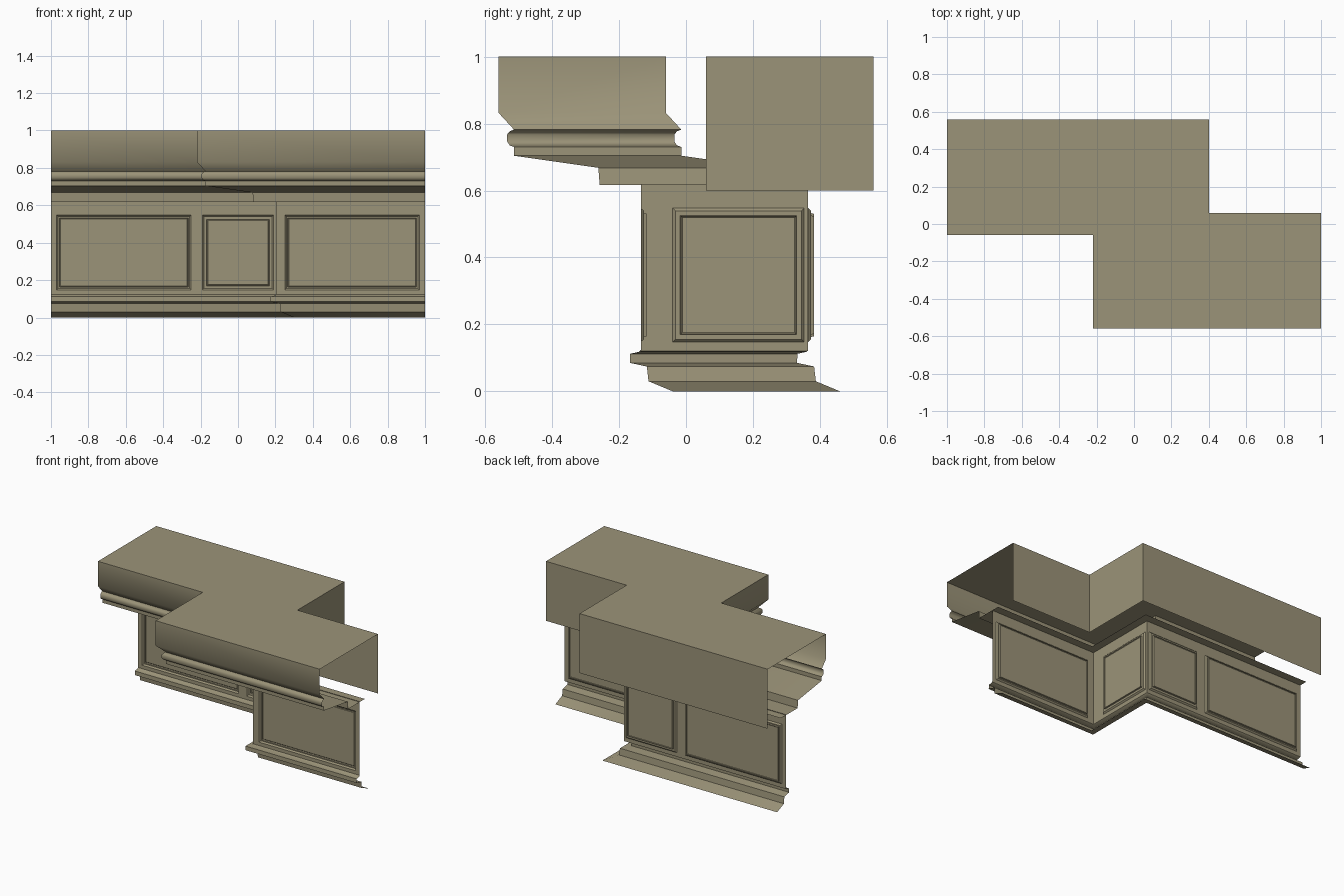
import bpy, bmesh, math
from mathutils import Vector

if "Cube" in bpy.data.objects:
    bpy.data.objects.remove(bpy.data.objects["Cube"])

mat = bpy.data.materials.new("khaki_wood")
mat.diffuse_color = (0.33, 0.295, 0.19, 1)
mat.use_nodes = True
mat.node_tree.nodes["Principled BSDF"].inputs["Base Color"].default_value = mat.diffuse_color


def finish(bm, name, smooth=False):
    me = bpy.data.meshes.new(name)
    bm.to_mesh(me)
    bm.free()
    me.materials.append(mat)
    ob = bpy.data.objects.new(name, me)
    bpy.context.collection.objects.link(ob)
    if smooth:
        bpy.ops.object.select_all(action='DESELECT')
        ob.select_set(True)
        bpy.context.view_layer.objects.active = ob
        bpy.ops.object.shade_smooth_by_angle(angle=math.radians(50))
    return ob


def path(d):
    """Plan of the stepped counter for a profile point at depth d."""
    return [(-1, d + .5), (d + .34, d + .5), (d + .34, d), (1, d)]


def sweep(name, profile):
    """Mitred, open-ended sweep of a (depth, height) profile."""
    bm = bmesh.new()
    rows = [[bm.verts.new((x, y, z)) for x, y in path(d)] for d, z in profile]
    for a, b in zip(rows, rows[1:]):
        for k in range(3):
            bm.faces.new((a[k], b[k], b[k + 1], a[k + 1]))
    return finish(bm, name, True)


# counter top: back apron, top, chamfered front, bead, sloping soffit, ledge
sweep("counter_top", [
    (.06, .6), (.06, 1), (-.56, 1), (-.56, .832), (-.514, .782),
    (-.527, .777), (-.535, .767), (-.535, .747), (-.527, .735), (-.514, .73),
    (-.514, .704), (-.262, .668), (-.258, .617), (-.08, .617)])

# base moulding: cap, shelf, plinth and tucked-under foot
sweep("base_moulding", [
    (-.135, .124), (-.14, .118), (-.167, .112), (-.168, .085), (-.117, .074),
    (-.112, .03), (-.04, 0)])


def wall(name, start, direction, length, panels):
    """Flat wall with recessed panels, each (u0, u1, flat frame width)."""
    bm = bmesh.new()
    o, t = Vector(start), Vector(direction)
    us = sorted([0, length] + [u for p in panels for u in p[:2]])
    zs = [.12, .147, .548, .62]
    grid = [[bm.verts.new(o + t * u + Vector((0, 0, z))) for u in us] for z in zs]
    cells = {}
    for j in range(3):
        for i in range(len(us) - 1):
            cells[i, j] = bm.faces.new((grid[j][i], grid[j][i + 1],
                                        grid[j + 1][i + 1], grid[j + 1][i]))
    bm.normal_update()
    for n, (_, _, flat) in enumerate(panels):
        f = cells[2 * n + 1, 1]
        # sloped edge, flat frame, groove down, groove up to the field
        for thick, depth in ((.012, -.009), (flat, 0), (.003, -.009), (.006, .004)):
            bmesh.ops.inset_individual(bm, faces=[f], thickness=thick, depth=depth)
    return finish(bm, name)


# panelled walls, left run, return and right run
wall("wall_left", (-1, .365, 0), (1, 0, 0), 1.205,
     [(.03, .75, .01), (.81, 1.19, .02)])
wall("wall_return", (.205, .365, 0), (0, -1, 0), .5, [(.012, .405, .02)])
wall("wall_right", (.205, -.135, 0), (1, 0, 0), .795, [(.045, .765, .01)])
